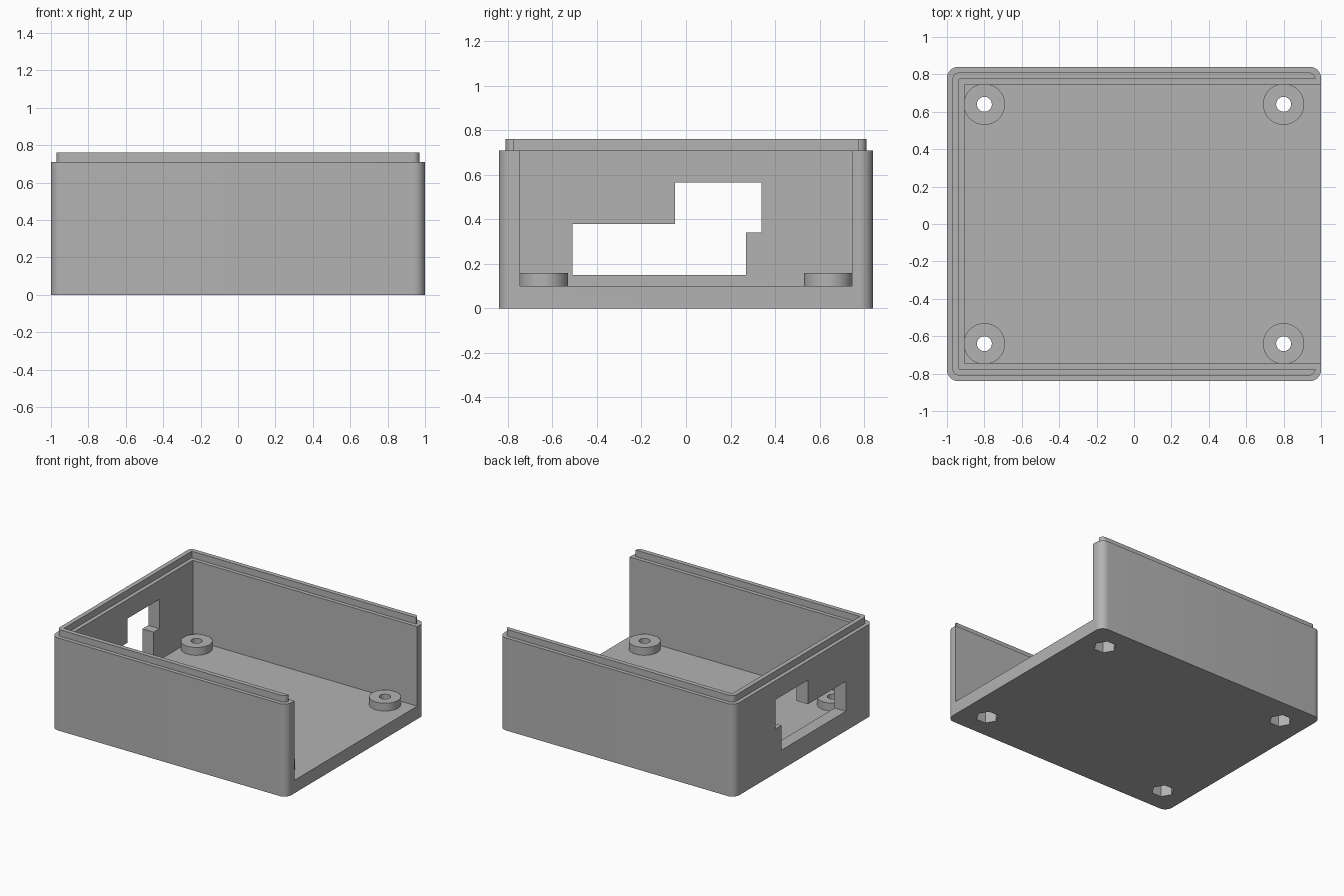
import bpy
import bmesh
from math import cos, sin, pi, radians
from mathutils import Matrix

if "Cube" in bpy.data.objects:
    bpy.data.objects.remove(bpy.data.objects["Cube"], do_unlink=True)

HALF_X, HALF_Y = 1.0, 0.84
FLOOR, WALL_TOP, LIP_TOP = 0.10, 0.71, 0.76
WALL = 0.095
POSTS = [(sx * 0.8, sy * 0.64) for sx in (-1, 1) for sy in (-1, 1)]

grey = bpy.data.materials.new("plain grey plastic")
grey.use_nodes = True
colour = (0.45, 0.45, 0.45, 1)
grey.diffuse_color = colour
grey.node_tree.nodes["Principled BSDF"].inputs["Base Color"].default_value = colour


def prism(name, outline, low, high, matrix=Matrix()):
    """Extrude a flat outline from low to high along local z."""
    bm = bmesh.new()
    face = bm.faces.new([bm.verts.new((x, y, low)) for x, y in outline])
    new = bmesh.ops.extrude_face_region(bm, geom=[face])["geom"]
    verts = [v for v in new if isinstance(v, bmesh.types.BMVert)]
    bmesh.ops.translate(bm, verts=verts, vec=(0, 0, high - low))
    bmesh.ops.transform(bm, matrix=matrix, verts=bm.verts)
    bmesh.ops.recalc_face_normals(bm, faces=bm.faces)
    mesh = bpy.data.meshes.new(name)
    bm.to_mesh(mesh)
    bm.free()
    mesh.materials.append(grey)
    obj = bpy.data.objects.new(name, mesh)
    bpy.context.collection.objects.link(obj)
    return obj


def circle(x, y, r, n):
    return [(x + r * cos(2 * pi * i / n), y + r * sin(2 * pi * i / n)) for i in range(n)]


def box(x0, x1, y0, y1):
    return [(x0, y0), (x1, y0), (x1, y1), (x0, y1)]


def rounded(hx, hy, r, steps=10):
    """Rectangle outline with rounded corners."""
    points = []
    for k, (sx, sy) in enumerate([(1, 1), (-1, 1), (-1, -1), (1, -1)]):
        for i in range(steps + 1):
            a = pi / 2 * (k + i / steps)
            points.append((sx * (hx - r) + r * cos(a), sy * (hy - r) + r * sin(a)))
    return points


def activate(obj):
    bpy.ops.object.select_all(action='DESELECT')
    obj.select_set(True)
    bpy.context.view_layer.objects.active = obj


def cut(target, cutter):
    """Subtract the cutter and delete it."""
    mod = target.modifiers.new("cut", 'BOOLEAN')
    mod.operation = 'DIFFERENCE'
    mod.solver = 'EXACT'
    mod.object = cutter
    activate(target)
    bpy.ops.object.modifier_apply(modifier=mod.name)
    bpy.data.objects.remove(cutter, do_unlink=True)


def finish(obj):
    activate(obj)
    bpy.ops.object.shade_smooth_by_angle(angle=radians(30))


# Tray: floor with three walls, open at the +x end
tray = prism("case_tray", rounded(HALF_X, HALF_Y, 0.06), 0, WALL_TOP)
inner_y = HALF_Y - WALL
cut(tray, prism("cavity_cutter", box(-HALF_X + WALL, 1.2, -inner_y, inner_y), FLOOR, 1))

# Stepped port opening through the end wall, drawn in the y-z plane
port = [(-0.51, 0.15), (0.27, 0.15), (0.27, 0.34), (0.34, 0.34),
        (0.34, 0.565), (-0.05, 0.565), (-0.05, 0.38), (-0.51, 0.38)]
yz_to_world = Matrix(((0, 0, 1, 0), (1, 0, 0, 0), (0, 1, 0, 0), (0, 0, 0, 1)))
cut(tray, prism("port_cutter", port, -1.2, -0.8, yz_to_world))

# Screw holes and hexagonal nut pockets through the floor
for x, y in POSTS:
    cut(tray, prism("screw_cutter", circle(x, y, 0.04, 32), -0.1, 0.3))
    cut(tray, prism("nut_cutter", circle(x, y, 0.08, 6), -0.1, 0.09))
finish(tray)

# Raised locating lip along the three walls
lip = prism("locating_lip", rounded(HALF_X - 0.03, HALF_Y - 0.03, 0.035), WALL_TOP, LIP_TOP)
lip_y = HALF_Y - 0.065
cut(lip, prism("lip_cutter", box(-HALF_X + 0.065, 1.2, -lip_y, lip_y), 0.6, 0.9))
finish(lip)

# Round standoffs with screw holes
for i, (x, y) in enumerate(POSTS):
    post = prism(f"standoff_{i + 1}", circle(x, y, 0.11, 48), FLOOR, 0.16)
    cut(post, prism("screw_cutter", circle(x, y, 0.04, 32), 0, 0.3))
    finish(post)
